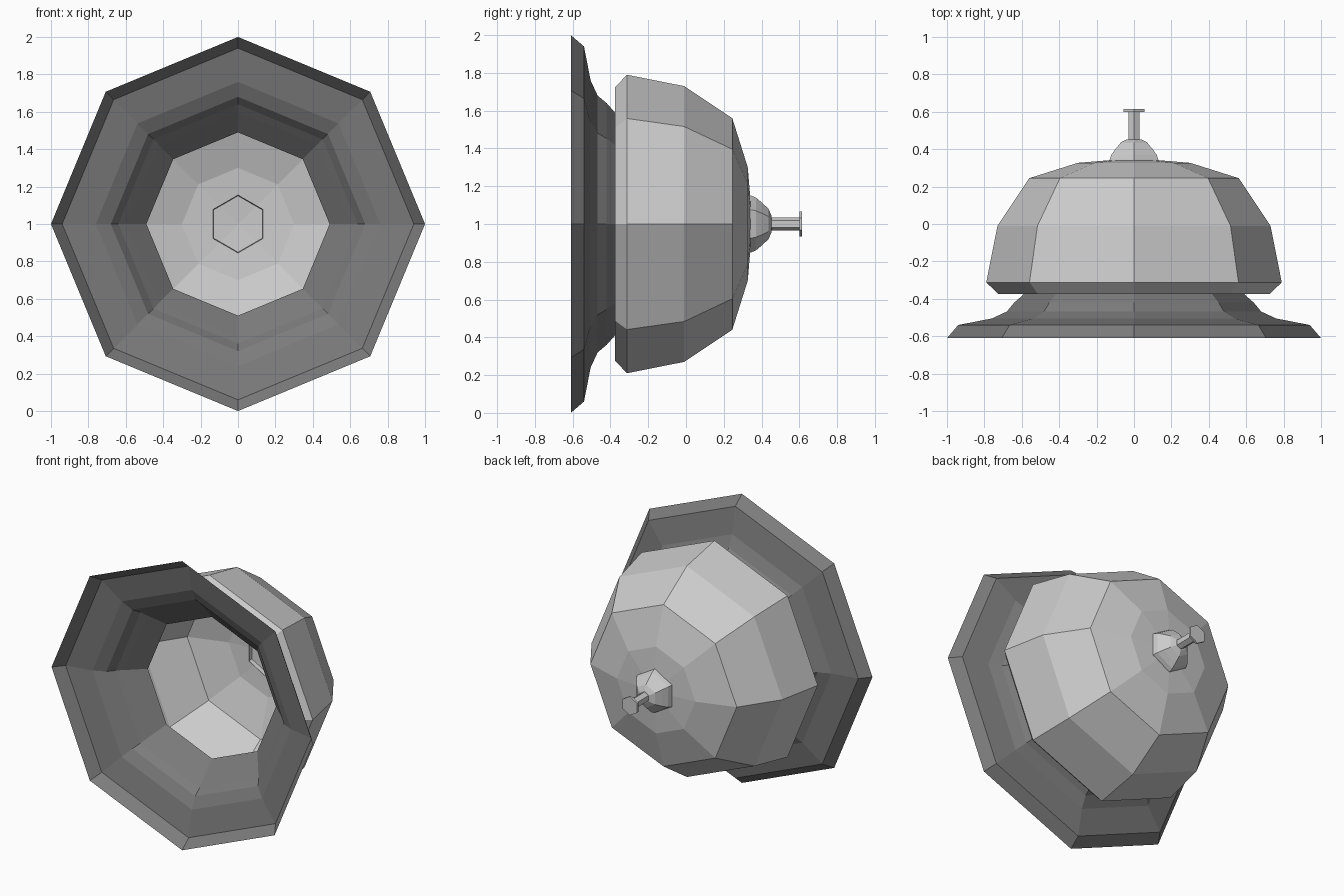
import bpy, bmesh, math

if "Cube" in bpy.data.objects:
    bpy.data.objects.remove(bpy.data.objects["Cube"])


def lathe(name, profile, sides, start=90):
    """Turn (radius, y) points around the y axis at height z = 1."""
    bm = bmesh.new()
    rings = []
    for r, y in profile:
        if r == 0:
            rings.append([bm.verts.new((0, y, 1))] * sides)
            continue
        ring = []
        for i in range(sides):
            a = math.radians(start) + 2 * math.pi * i / sides
            ring.append(bm.verts.new((r * math.cos(a), y, 1 + r * math.sin(a))))
        rings.append(ring)
    for lo, hi in zip(rings, rings[1:]):
        for i in range(sides):
            j = (i + 1) % sides
            face = [lo[i], lo[j], hi[j], hi[i]]
            bm.faces.new(list(dict.fromkeys(face)))
    bmesh.ops.recalc_face_normals(bm, faces=bm.faces)
    mesh = bpy.data.meshes.new(name)
    bm.to_mesh(mesh)
    bm.free()
    obj = bpy.data.objects.new(name, mesh)
    bpy.context.collection.objects.link(obj)
    return obj


def grey(obj, name, v):
    mat = bpy.data.materials.new(name)
    mat.diffuse_color = (v, v, v, 1)
    mat.use_nodes = True
    mat.node_tree.nodes["Principled BSDF"].inputs["Base Color"].default_value = mat.diffuse_color
    obj.data.materials.append(mat)


# Flared, open base rising into the dome
base = lathe("base", [(1, -.61), (.94, -.54), (.76, -.505), (.68, -.468),
                      (.64, -.42), (.6, -.385), (.49, -.285)], 8)
grey(base, "dark_grey", .2)

# Dome with a turned-in lip
lathe("bell_dome", [(.725, -.375), (.79, -.312), (.73, -.01), (.56, .245),
                    (.3, .327), (0, .352)], 8)

# Hexagonal collar through the dome top
lathe("collar", [(.155, .31), (.15, .345), (.14, .37), (.115, .4),
                 (.08, .437), (.045, .452), (0, .455)], 6)

# Push button: stem and cap
lathe("button_stem", [(.035, .445), (.035, .602)], 6)
lathe("button_cap", [(0, .6), (.065, .6), (.065, .615), (0, .615)], 6)
